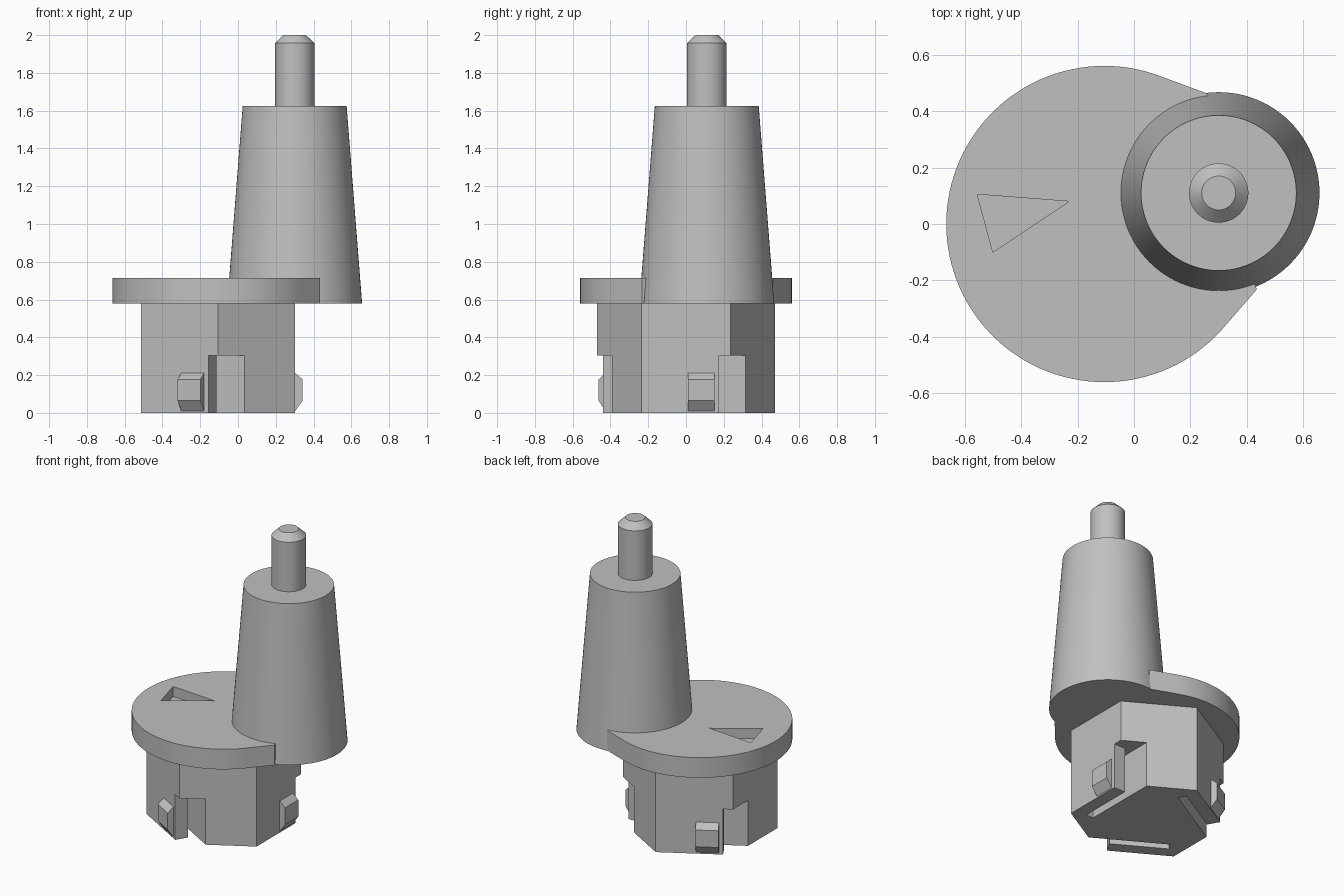
import bpy
import bmesh
from math import cos, sin, radians, sqrt
from mathutils import Matrix, Vector

if "Cube" in bpy.data.objects:
    bpy.data.objects.remove(bpy.data.objects["Cube"], do_unlink=True)

GREY = (0.53, 0.53, 0.53, 1)
grey = bpy.data.materials.new("plain grey")
grey.use_nodes = True
grey.diffuse_color = GREY
grey.node_tree.nodes["Principled BSDF"].inputs["Base Color"].default_value = GREY

BASE = Vector((-0.105, 0, 0))     # axis of the disc and hexagonal plug
POST = Vector((0.3, 0.11, 0))     # axis of the tapered post
APOTHEM, DISC_R = 0.4075, 0.56
SHELF, DISC_TOP = 0.58, 0.715


def make_object(name, bm, smooth=False):
    bmesh.ops.recalc_face_normals(bm, faces=bm.faces)
    mesh = bpy.data.meshes.new(name)
    bm.to_mesh(mesh)
    bm.free()
    mesh.materials.append(grey)
    obj = bpy.data.objects.new(name, mesh)
    bpy.context.collection.objects.link(obj)
    if smooth:
        select(obj)
        bpy.ops.object.shade_smooth_by_angle(angle=radians(25))
    return obj


def select(obj):
    bpy.ops.object.select_all(action="DESELECT")
    obj.select_set(True)
    bpy.context.view_layer.objects.active = obj


def prism(name, outline, low, high, smooth=False):
    """Extrude a flat outline from one height to another."""
    bm = bmesh.new()
    face = bm.faces.new([bm.verts.new((x, y, low)) for x, y in outline])
    new = bmesh.ops.extrude_face_region(bm, geom=[face])["geom"]
    verts = [g for g in new if isinstance(g, bmesh.types.BMVert)]
    bmesh.ops.translate(bm, verts=verts, vec=(0, 0, high - low))
    return make_object(name, bm, smooth)


def cut(obj, cutter):
    """Subtract a cutter, then discard it."""
    cutter.hide_render = True
    mod = obj.modifiers.new("cut", "BOOLEAN")
    mod.operation, mod.solver, mod.object = "DIFFERENCE", "EXACT", cutter
    select(obj)
    bpy.ops.object.modifier_apply(modifier=mod.name)
    bpy.data.objects.remove(cutter, do_unlink=True)


def lathe(name, profile, centre):
    bm = bmesh.new()
    verts = [bm.verts.new((r, 0, z)) for r, z in profile]
    edges = [bm.edges.new(pair) for pair in zip(verts, verts[1:])]
    bmesh.ops.spin(bm, geom=verts + edges, cent=(0, 0, 0), axis=(0, 0, 1),
                   angle=radians(360), steps=96, use_duplicate=False)
    bmesh.ops.remove_doubles(bm, verts=bm.verts, dist=0.0001)
    bmesh.ops.translate(bm, verts=bm.verts, vec=centre)
    return make_object(name, bm, True)


# Tapered post with its chamfered pin
lathe("tapered_post", [(0, SHELF), (0.357, SHELF), (0.275, 1.625), (0, 1.625)], POST)
lathe("top_pin", [(0, 1.6), (0.105, 1.6), (0.105, 1.957), (0.06, 2), (0, 2)], POST)

# Disc with straight webs running to the post
arc = [radians(69 + 252 * i / 84) for i in range(85)]
outline = [(BASE.x + DISC_R * cos(a), DISC_R * sin(a)) for a in arc]
outline += [(0.435, -0.232), (POST.x, POST.y), (0.262, 0.461)]
disc = prism("disc", outline, SHELF, DISC_TOP, True)

# Recessed triangular pointer in the disc
cut(disc, prism("pointer_cutter", [(-0.555, 0.105), (-0.5, -0.1), (-0.23, 0.08)],
                DISC_TOP - 0.067, DISC_TOP + 0.1))

# Hexagonal plug
corner = APOTHEM * 2 / sqrt(3)
hexagon = [(BASE.x + corner * cos(radians(30 + 60 * i)), corner * sin(radians(30 + 60 * i)))
           for i in range(6)]
plug = prism("hexagonal_plug", hexagon, 0, SHELF)

# On every other face: a slit behind a springy tongue, and a catch on the tongue
slit = [(0.269, -0.19), (0.323, -0.19), (0.323, 0.175), (0.6, 0.175), (0.6, 0.6), (0.269, 0.6)]
catch = [(-0.01, 0.01), (0, 0.01), (0.04, 0.065), (0.04, 0.177), (0, 0.212), (-0.01, 0.212)]
for name, angle in (("left", 0), ("back", 120), ("front", 240)):
    turn = Matrix.Translation(BASE) @ Matrix.Rotation(radians(angle), 4, "Z")
    cutter = prism("slit_cutter", slit, -0.1, 0.305)
    cutter.data.transform(turn)
    cut(plug, cutter)

    bm = bmesh.new()
    sides = [[bm.verts.new((APOTHEM + r, t, z)) for r, z in catch] for t in (0.01, 0.15)]
    for side in sides:
        bm.faces.new(side)
    for i in range(len(catch)):
        j = (i + 1) % len(catch)
        bm.faces.new((sides[0][i], sides[0][j], sides[1][j], sides[1][i]))
    bm.transform(turn)
    make_object(name + "_catch", bm)
